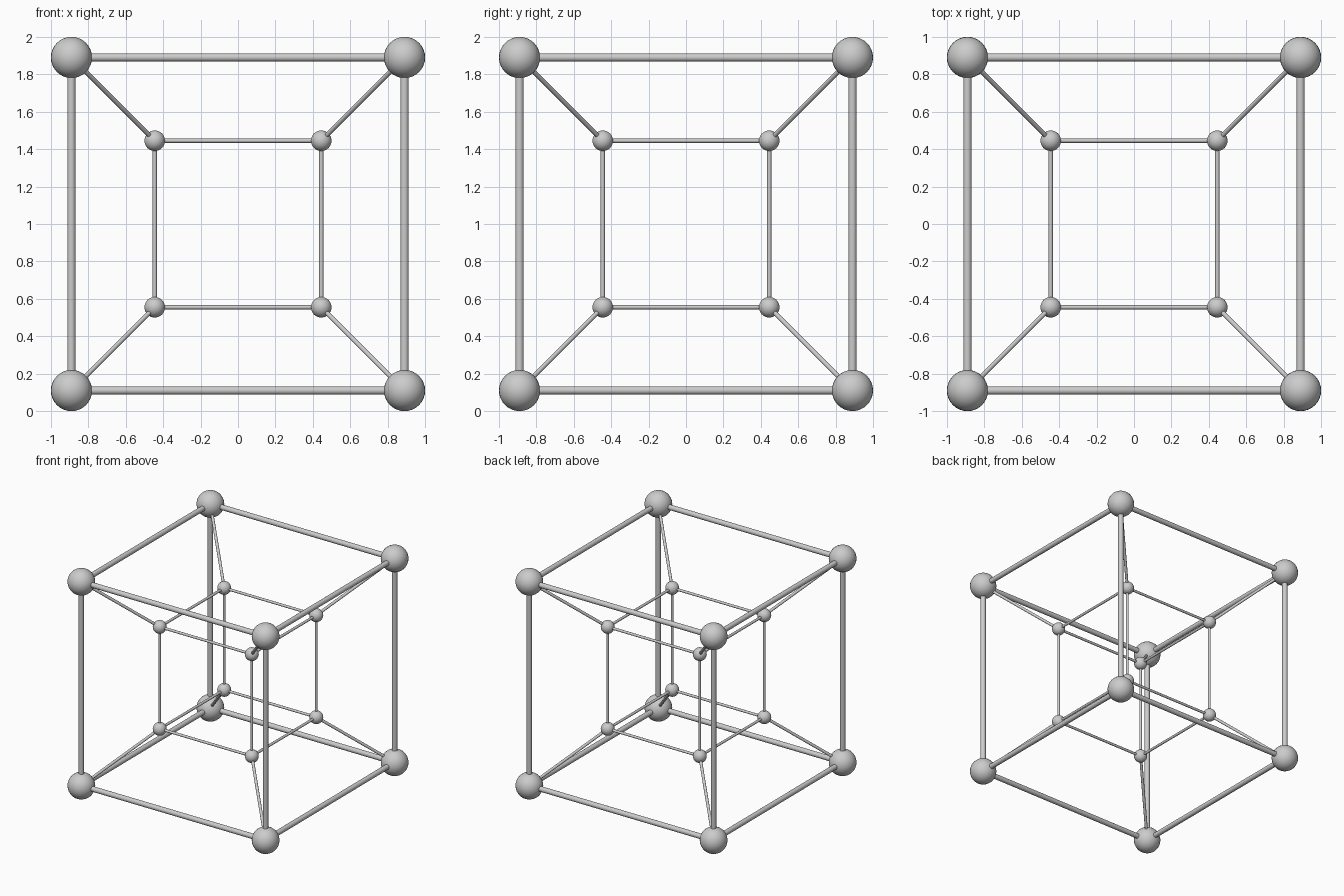
import bpy
from itertools import product
from mathutils import Vector

if "Cube" in bpy.data.objects:
    bpy.data.objects.remove(bpy.data.objects["Cube"])

MID = Vector((0, 0, 1))
OUTER, INNER = 0.89, 0.445


def smooth(obj, name):
    obj.name = name
    bpy.ops.object.shade_smooth_by_angle()


def ball(name, centre, radius):
    bpy.ops.mesh.primitive_uv_sphere_add(segments=32, ring_count=16, radius=radius, location=centre)
    smooth(bpy.context.object, name)


def rod(name, a, b, radius):
    axis = b - a
    bpy.ops.mesh.primitive_cylinder_add(vertices=24, radius=radius, depth=axis.length,
                                        location=(a + b) / 2,
                                        rotation=axis.to_track_quat('Z', 'Y').to_euler())
    smooth(bpy.context.object, name)


def cube_frame(name, half, ball_radius, rod_radius):
    for signs in product((-1, 1), repeat=3):
        corner = MID + Vector(signs) * half
        ball(name + "_corner_ball", corner, ball_radius)
        # one rod from this corner along each axis where it sits on the low side
        for i in range(3):
            if signs[i] < 0:
                end = corner.copy()
                end[i] += 2 * half
                rod(name + "_edge_rod", corner, end, rod_radius)


# Nested cube frames
cube_frame("outer", OUTER, 0.11, 0.022)
cube_frame("inner", INNER, 0.055, 0.011)

# Diagonal rods joining matching corners
for signs in product((-1, 1), repeat=3):
    d = Vector(signs)
    rod("diagonal_rod", MID + d * INNER, MID + d * OUTER, 0.012)
